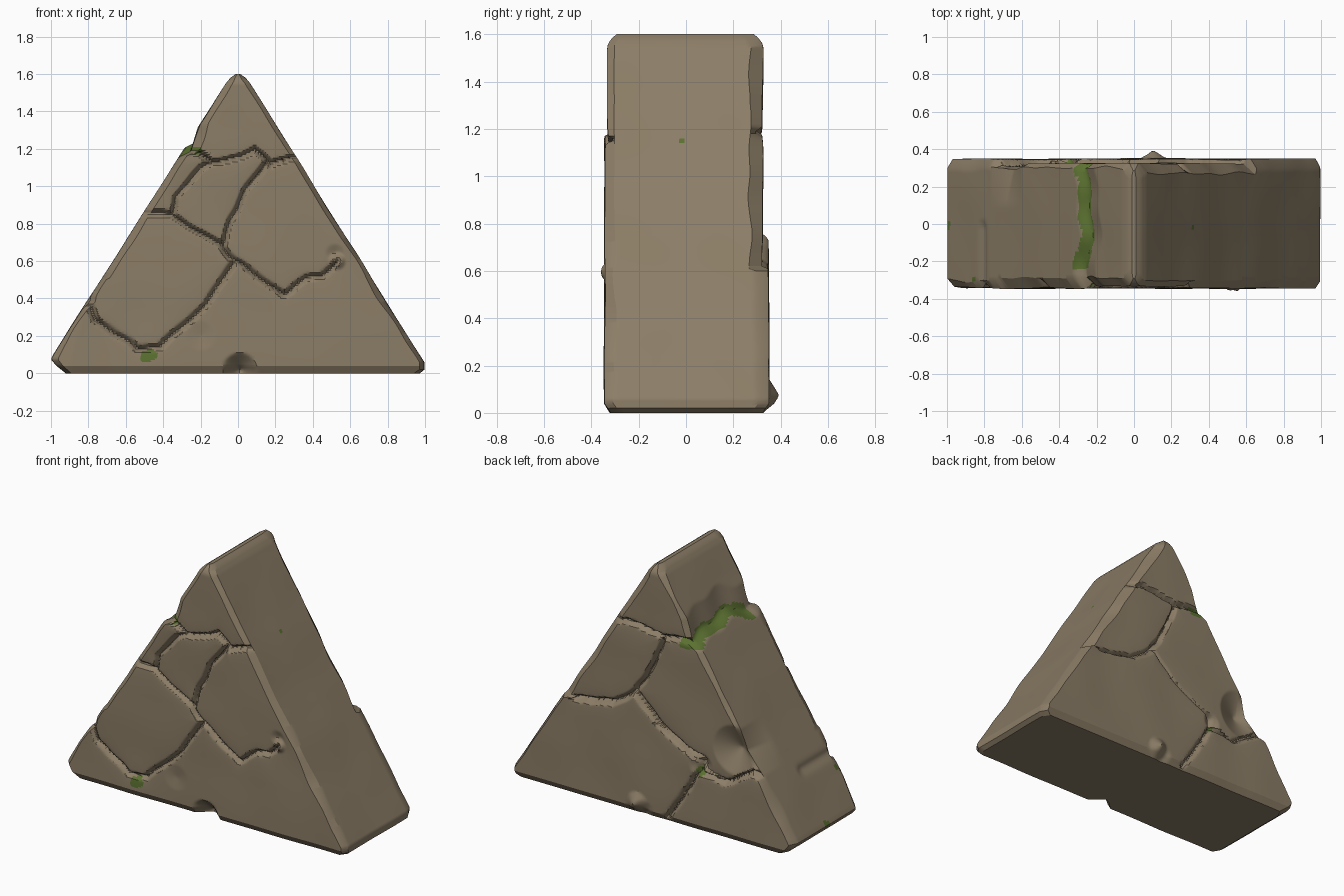
import bpy, bmesh, math
from mathutils import Vector, noise

if "Cube" in bpy.data.objects:
    bpy.data.objects.remove(bpy.data.objects["Cube"])

N, M, ROWS = 150, 26, 160      # columns per face, columns per side, rows
H = 1.6

# Silhouette of the block: (z, x) for each slope
LEFT = [(0, -.92), (.04, -.97), (.075, -1), (.1, -.987), (1.55, -.065), (1.58, -.04), (1.6, -.012)]
RIGHT = [(0, .97), (.02, .995), (.06, .993), (1.55, .065), (1.58, .04), (1.6, .012)]

# Crack paths (x, z) on each face
FRONT = [
    [(-.5, .86), (-.35, .84), (-.09, .69), (-.02, .61), (.24, .42), (.37, .51), (.45, .52), (.53, .6)],
    [(-.35, .84), (-.33, .94), (-.2, 1.09), (-.14, 1.13), (.02, 1.15), (.09, 1.19), (.15, 1.14), (.18, 1.12), (.3, 1.16)],
    [(.15, 1.13), (.03, .96), (-.04, .82), (-.08, .68)],
    [(-.02, .6), (-.17, .37), (-.25, .29), (-.42, .14), (-.53, .13), (-.76, .28), (-.8, .39)],
    [(-.26, 1.2), (-.14, 1.13)],
]
BACK = [
    [(.3, 1.18), (.2, 1.2), (-.06, 1.16), (-.3, 1.19)],
    [(-.06, 1.16), (-.03, 1.05), (.13, .76), (-.04, .61), (-.22, .5), (-.345, .46), (-.33, .37), (-.11, .03)],
    [(.13, .76), (.29, .65), (.55, .61)],
    [(-.33, .38), (-.51, .35), (-.7, .46), (-.79, .45)],
]
# Lines dividing thicker lower stones from thinner upper ones
FRONT_STEP = [(-.4, 1.2), (-.26, 1.2), (-.14, 1.13), (.02, 1.15), (.09, 1.19), (.17, 1.12), (.3, 1.16)]
BACK_STEP = [(-.8, .45), (-.7, .46), (-.51, .35), (-.33, .42), (-.04, .61), (.13, .76), (.29, .65), (.55, .61)]


def lerp_table(t, x):
    if x <= t[0][0]:
        return t[0][1]
    for (a, p), (b, q) in zip(t, t[1:]):
        if x <= b:
            return p + (q - p) * (x - a) / (b - a)
    return t[-1][1]


def segments(paths):
    return [(*a, *b) for p in paths for a, b in zip(p, p[1:])]


def crack_distance(segs, x, z):
    best = 9
    for ax, az, bx, bz in segs:
        dx, dz = bx - ax, bz - az
        t = ((x - ax) * dx + (z - az) * dz) / (dx * dx + dz * dz)
        t = 0 if t < 0 else 1 if t > 1 else t
        d = (x - ax - t * dx) ** 2 + (z - az - t * dz) ** 2
        if d < best:
            best = d
    return math.sqrt(best)


def cone(x, z, cx, cz, r, h):
    return h * max(0, 1 - math.hypot(x - cx, z - cz) / r)


def end_inset(z):              # rounding at foot and apex
    return .025 * max(0, 1 - z / .04) + .04 * max(0, (z - 1.54) / .06) ** 2


def notch_z(y):                # meandering ledge across the left slope
    return 1.205 + .025 * math.cos(y * 9) - .015 * math.sin(y * 23)


def side_x(s, y, z):
    wob = .006 * noise.noise(Vector((s * 5, y * 3, z * 4)))
    if s > 0:
        return lerp_table(RIGHT, z) + wob * min(1, (H - z) * 5)
    t = z - notch_z(y)
    dent = .045 * max(0, 1 - (t / .14 if t > 0 else -t / .035))
    dent += .014 * math.exp(-((z - .38) / .025) ** 2) * (1 if y < 0 else 0)
    if y > .1:                 # broken chunk on the back left edge
        dent += (y - .1) / .23 * .05 * max(0, 1 - abs(z - .58) / .13)
    return lerp_table(LEFT, z) + dent + wob * min(1, (H - z) * 5)


SEGS = {-1: segments(FRONT), 1: segments(BACK)}


def face_y(f, x, z):
    w = noise.noise_vector(Vector((x * 9, f * 5, z * 9))) * .012
    px, pz = x + w.x, z + w.z
    d = crack_distance(SEGS[f], px, pz)
    if f < 0:
        h = .332 if pz > lerp_table(FRONT_STEP, px) else .344
        h += cone(x, z, .53, .6, .045, .04) - cone(x, z, .52, .64, .05, .015)
        h -= cone(x, z, .01, .02, .09, .09)                 # chip at the foot
        h -= .12 * max(0, -.83 - x + (z - .3) * .28)        # worn left corner
        h -= cone(x, z, -.2, .2, .08, .01)
    else:
        h = .35 if pz < lerp_table(BACK_STEP, px) else .325
        h += cone(x, z, .1, .07, .07, .045) - cone(x, z, .06, .04, .06, .02)
        h -= cone(x, z, -.58, .57, .16, .07)                # broken chunk
        h -= cone(x, z, -.34, .42, .07, .035)
    h -= .032 * max(0, 1 - d / .02) + .007 * math.exp(-d / .035)
    h += .006 * noise.noise(Vector((x * 3, f * 7, z * 3)))
    return f * (h - end_inset(z))


def chamfer(s, f, z):          # worn corner width
    c = .035 + .018 * noise.noise(Vector((s * 4, f * 3, z * 6)))
    if s > 0 and f > 0 and z > .6:
        c += .03
    if s < 0 and f < 0 and z > .5:
        c += .015
    return c


def ring(z):
    pts = []
    width = side_x(1, 0, z) - side_x(-1, 0, z)

    def span(f):
        lx, rx = (side_x(s, f * .33, z) for s in (-1, 1))
        a, b = (min(chamfer(s, f, z) * .8, width * .3) for s in (-1, 1))
        return [lx + a + (rx - b - lx - a) * i / (N - 1) for i in range(N)]

    def side(s):
        y0 = -.338 + end_inset(z) + chamfer(s, -1, z)
        y1 = .335 - end_inset(z) - chamfer(s, 1, z)
        ys = [y0 + (y1 - y0) * i / (M - 1) for i in range(M)]
        return [(side_x(s, y, z), y, z) for y in ys]

    pts += [(x, face_y(-1, x, z), z) for x in span(-1)]
    pts += side(1)
    pts += [(x, face_y(1, x, z), z) for x in reversed(span(1))]
    pts += reversed(side(-1))
    return pts


def is_moss(c, n):
    x, y, z = c
    ragged = .012 * noise.noise(Vector((x * 20, y * 20, z * 20)))
    if x < -.18 and 1.1 < z < 1.3:                          # moss in the ledge
        t = z - notch_z(y)
        if -.24 < y < .325 and -.035 + ragged < t < .02 + ragged + .02 * (y < -.14):
            return True
        if y < -.24 and math.hypot(x + .215, z - 1.19) < .025:
            return True
    if y < -.25:                                            # front patch
        if math.hypot((x + .48) / 1.3, z - .095 - .2 * (x + .48)) < .036 + ragged:
            return True
    if y > .25 and math.hypot(x + .335, z - .375) < .028:    # back patch
        return True
    dots = [(-.99, 0, .085, .025), (-.86, -.3, .31, .02), (.31, -.01, 1.15, .014)]
    return any((c - Vector(d[:3])).length < d[3] for d in dots)


def material(name, col):
    m = bpy.data.materials.new(name)
    m.diffuse_color = (*col, 1)
    m.use_nodes = True
    m.node_tree.nodes["Principled BSDF"].inputs["Base Color"].default_value = m.diffuse_color
    return m


# Build the stone block from stacked rings
bm = bmesh.new()
rings = [[bm.verts.new(p) for p in ring(H * r / ROWS)] for r in range(ROWS + 1)]
count = len(rings[0])
for lo, hi in zip(rings, rings[1:]):
    for i in range(count):
        j = (i + 1) % count
        bm.faces.new((lo[i], lo[j], hi[j], hi[i]))
bm.faces.new(list(reversed(rings[0])))
bm.faces.new(rings[-1])
bm.normal_update()
for f in bm.faces:
    f.material_index = int(len(f.verts) == 4 and is_moss(f.calc_center_median(), f.normal))

mesh = bpy.data.meshes.new("cracked_stone_wedge")
bm.to_mesh(mesh)
bm.free()
mesh.materials.append(material("tan_stone", (.262, .207, .135)))
mesh.materials.append(material("green_moss", (.105, .165, .03)))
block = bpy.data.objects.new("cracked_stone_wedge", mesh)
bpy.context.collection.objects.link(block)
bpy.context.view_layer.objects.active = block
block.select_set(True)
bpy.ops.object.shade_smooth_by_angle(angle=math.radians(30))
